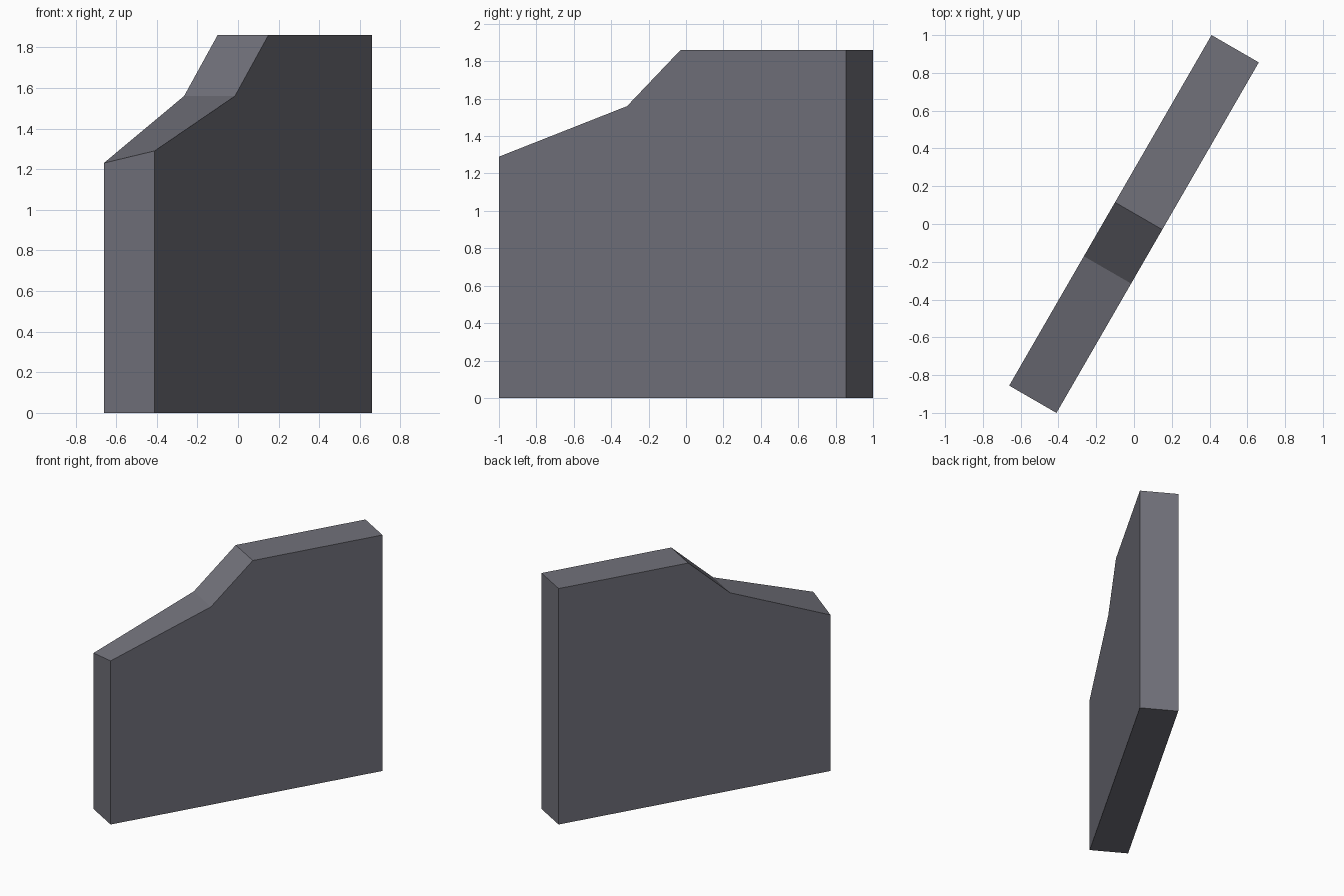
import bpy, bmesh, math
from mathutils import Matrix

if "Cube" in bpy.data.objects:
    bpy.data.objects.remove(bpy.data.objects["Cube"])

LENGTH, THICK, HEIGHT = 2.1426, 0.289, 1.86

# Slab profile: distance along the slab, height
profile = [(0, 0), (LENGTH, 0), (LENGTH, HEIGHT), (0.523 * LENGTH, HEIGHT),
           (0.369 * LENGTH, 1.56), (0, 1.29)]

bm = bmesh.new()
front = [bm.verts.new((u - LENGTH / 2, -THICK / 2, z)) for u, z in profile]
back = [bm.verts.new((v.co.x, THICK / 2, v.co.z)) for v in front]
back[-1].co.z = 1.23  # low end slopes down towards the back

# Two broad sides and the rim around them
bm.faces.new(front)
bm.faces.new(back[::-1])
n = len(profile)
for i in range(n):
    j = (i + 1) % n
    bm.faces.new((front[i], back[i], back[j], front[j]))
bmesh.ops.recalc_face_normals(bm, faces=bm.faces[:])

# Turn the slab to stand diagonally
bm.transform(Matrix.Rotation(math.radians(60), 4, 'Z'))

mesh = bpy.data.meshes.new("stone_slab")
bm.to_mesh(mesh)
bm.free()
slab = bpy.data.objects.new("stone_slab", mesh)
bpy.context.collection.objects.link(slab)

# Dark cool grey
grey = bpy.data.materials.new("slate_grey")
grey.diffuse_color = (0.165, 0.165, 0.195, 1)
grey.use_nodes = True
grey.node_tree.nodes["Principled BSDF"].inputs["Base Color"].default_value = grey.diffuse_color
mesh.materials.append(grey)
